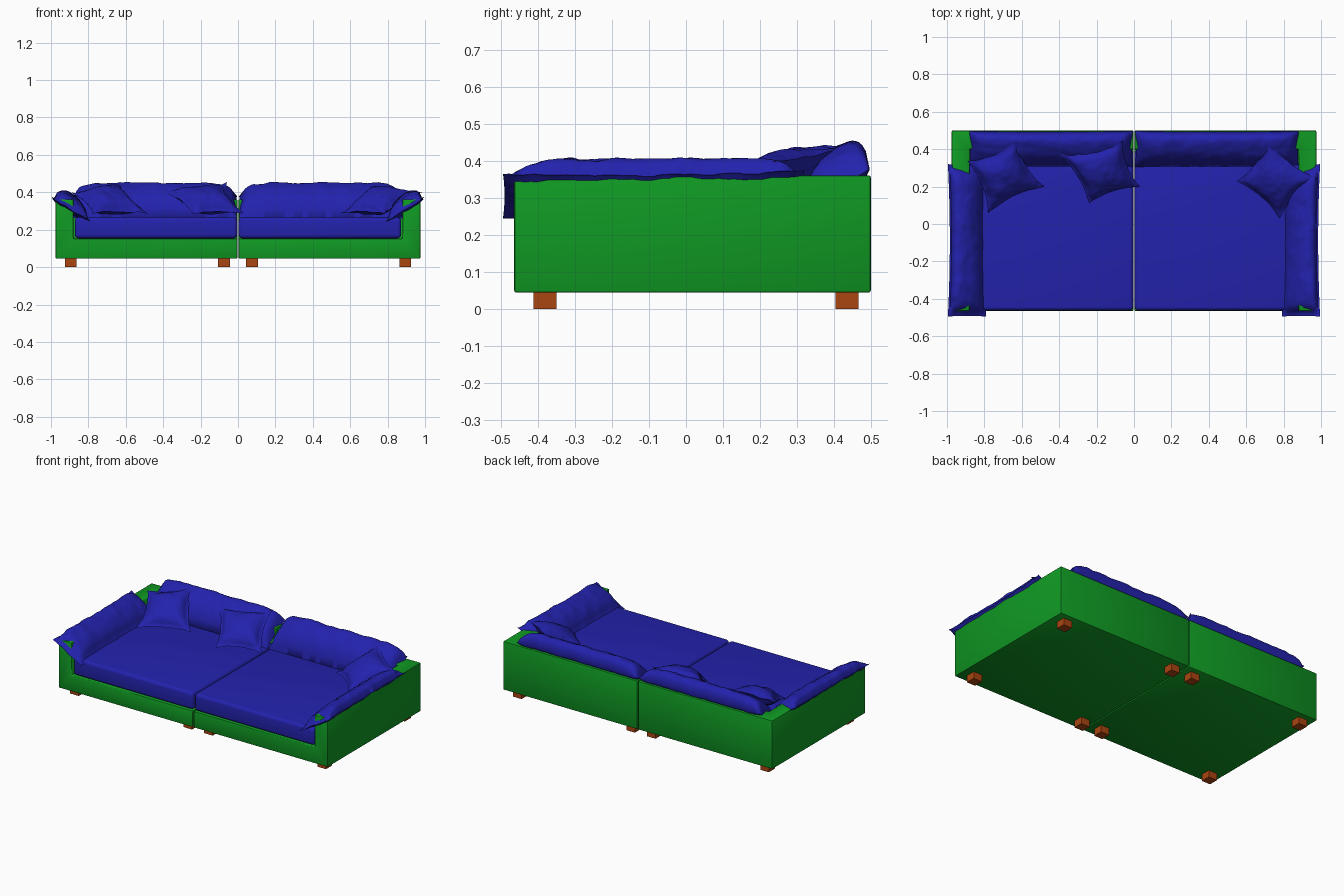
import bpy, bmesh
from math import sqrt
from mathutils import Vector, noise

old = bpy.data.objects.get("Cube")
if old:
    bpy.data.objects.remove(old, do_unlink=True)


def material(name, rgb):
    m = bpy.data.materials.new(name)
    m.use_nodes = True
    m.diffuse_color = (*rgb, 1)
    m.node_tree.nodes["Principled BSDF"].inputs["Base Color"].default_value = (*rgb, 1)
    return m


GREEN = material("green_frame", (0.005, 0.32, 0.017))
BLUE = material("blue_fabric", (0.017, 0.016, 0.42))
WOOD = material("orange_wood", (0.40, 0.058, 0.005))


def add_object(name, bm, mat):
    bmesh.ops.recalc_face_normals(bm, faces=bm.faces)
    mesh = bpy.data.meshes.new(name)
    bm.to_mesh(mesh)
    bm.free()
    mesh.materials.append(mat)
    ob = bpy.data.objects.new(name, mesh)
    bpy.context.collection.objects.link(ob)
    return ob


def box(name, lo, hi, mat):
    lo, hi = Vector(lo), Vector(hi)
    bm = bmesh.new()
    bmesh.ops.create_cube(bm, size=1)
    for v in bm.verts:
        v.co = (lo + hi) / 2 + v.co * (hi - lo)
    return add_object(name, bm, mat)


def activate(ob):
    bpy.ops.object.select_all(action="DESELECT")
    ob.select_set(True)
    bpy.context.view_layer.objects.active = ob


def smooth(ob, angle=0.7):
    activate(ob)
    bpy.ops.object.shade_smooth_by_angle(angle=angle)


def bevel(ob, width, segments):
    mod = ob.modifiers.new("rounded_edges", "BEVEL")
    mod.width, mod.segments = width, segments
    activate(ob)
    bpy.ops.object.modifier_apply(modifier=mod.name)
    smooth(ob)


def side_box(name, side, lo, hi, mat):
    """Box given for the +x side, mirrored when side is -1."""
    xs = sorted((lo[0] * side, hi[0] * side))
    return box(name, (xs[0], *lo[1:]), (xs[1], *hi[1:]), mat)


def pillow(name, corners, up, under, flange, power, pinch, size, bulge=None):
    """Soft cushion spanned between four corners, with a flat hem and creases."""
    a, b, c, d = (Vector(p) for p in corners)
    if bulge is None:
        bulge = (c - a).cross(d - b).normalized()
        bulge = bulge if bulge.z > 0 else -bulge
    bulge = Vector(bulge)
    nu, nv = size
    bm = bmesh.new()

    def vertex(i, j, sign):
        u, v = 2 * i / nu - 1, 2 * j / nv - 1
        s = (1 + u * (1 - pinch[0] * (1 - v * v))) / 2
        t = (1 + v * (1 - pinch[1] * (1 - u * u))) / 2
        p = a.lerp(b, s).lerp(d.lerp(c, s), t)
        cu = min(abs(u) / (1 - flange[0]), 1)
        cv = min(abs(v) / (1 - flange[1]), 1)
        full = sqrt((1 - cu ** power[0]) * (1 - cv ** power[1]))
        crease = noise.noise(p * 14) * 0.007 + noise.noise(p * 35) * 0.004
        p += bulge * crease
        if sign:
            p += bulge * sign * ((up if sign > 0 else under) * full + 0.003)
        return bm.verts.new(p)

    layers = {}
    for sign in (1, -1):
        for i in range(nu + 1):
            for j in range(nv + 1):
                if i in (0, nu) or j in (0, nv):
                    if (i, j, 1) in layers:
                        layers[i, j, sign] = layers[i, j, 1]
                    else:
                        layers[i, j, sign] = vertex(i, j, 0)
                else:
                    layers[i, j, sign] = vertex(i, j, sign)
        for i in range(nu):
            for j in range(nv):
                quad = [layers[i + x, j + y, sign] for x, y in ((0, 0), (1, 0), (1, 1), (0, 1))]
                # both layers share the corner verts, so skip duplicates there
                if not bm.faces.get(quad):
                    bm.faces.new(quad)
    ob = add_object(name, bm, BLUE)
    smooth(ob, 1.2)
    return ob


for side, word in ((1, "left"), (-1, "right")):
    # Frame half: solid block with the seat well cut out
    frame = side_box(f"{word}_frame", side, (0.003, -0.465, 0.045), (0.975, 0.5, 0.362), GREEN)
    cutter = side_box("seat_well_cutter", side, (-0.1, -0.6, 0.152), (0.88, 0.4, 0.6), GREEN)
    cutter.hide_render = True
    mod = frame.modifiers.new("seat_well", "BOOLEAN")
    mod.operation, mod.object, mod.solver = "DIFFERENCE", cutter, "EXACT"
    activate(frame)
    bpy.ops.object.modifier_apply(modifier=mod.name)
    bpy.data.objects.remove(cutter, do_unlink=True)
    bevel(frame, 0.006, 2)

    # Seat cushion
    seat = side_box(f"{word}_seat_cushion", side, (0.004, -0.462, 0.154), (0.872, 0.398, 0.267), BLUE)
    bevel(seat, 0.02, 4)

    # Feet
    for x, col in ((0.075, "inner"), (0.895, "outer")):
        for y, row in ((-0.382, "front"), (0.435, "back")):
            side_box(f"{word}_{row}_{col}_foot", side, (x - 0.031, y - 0.031, 0),
                     (x + 0.031, y + 0.031, 0.05), WOOD)

    # Long bolster along the back
    pillow(f"{word}_back_bolster",
           [(side * 0.006, 0.305, 0.262), (side * 0.88, 0.305, 0.262),
            (side * 0.88, 0.497, 0.38), (side * 0.006, 0.497, 0.38)],
           0.108, 0.02, (0.01, 0.02), (10, 2.6), (0.01, 0.02), (56, 20), (0, 0, 1))

    # Bolster draped over the arm, hemmed at both ends
    pillow(f"{word}_arm_bolster",
           [(side * 0.79, -0.495, 0.245), (side * 0.79, 0.32, 0.255),
            (side * 0.995, 0.32, 0.372), (side * 0.995, -0.495, 0.365)],
           0.078, 0.02, (0.06, 0.1), (8, 2.4), (0.01, 0.1), (56, 20), (0, 0, 1))

# Scatter pillows, corners in order: top, outer, front, inner
scatter = {
    "right_scatter_pillow": [(-0.63, 0.445, 0.455), (-0.89, 0.335, 0.40),
                             (-0.78, 0.06, 0.285), (-0.48, 0.2, 0.285)],
    "middle_scatter_pillow": [(-0.06, 0.445, 0.45), (-0.41, 0.38, 0.41),
                              (-0.24, 0.11, 0.285), (0.03, 0.2, 0.285)],
    "left_scatter_pillow": [(0.71, 0.45, 0.445), (0.55, 0.23, 0.285),
                            (0.78, 0.03, 0.285), (0.985, 0.24, 0.40)],
}
for name, corners in scatter.items():
    pillow(name, corners, 0.06, 0.05, (0.12, 0.12), (2.2, 2.2), (0.16, 0.16), (28, 28))
